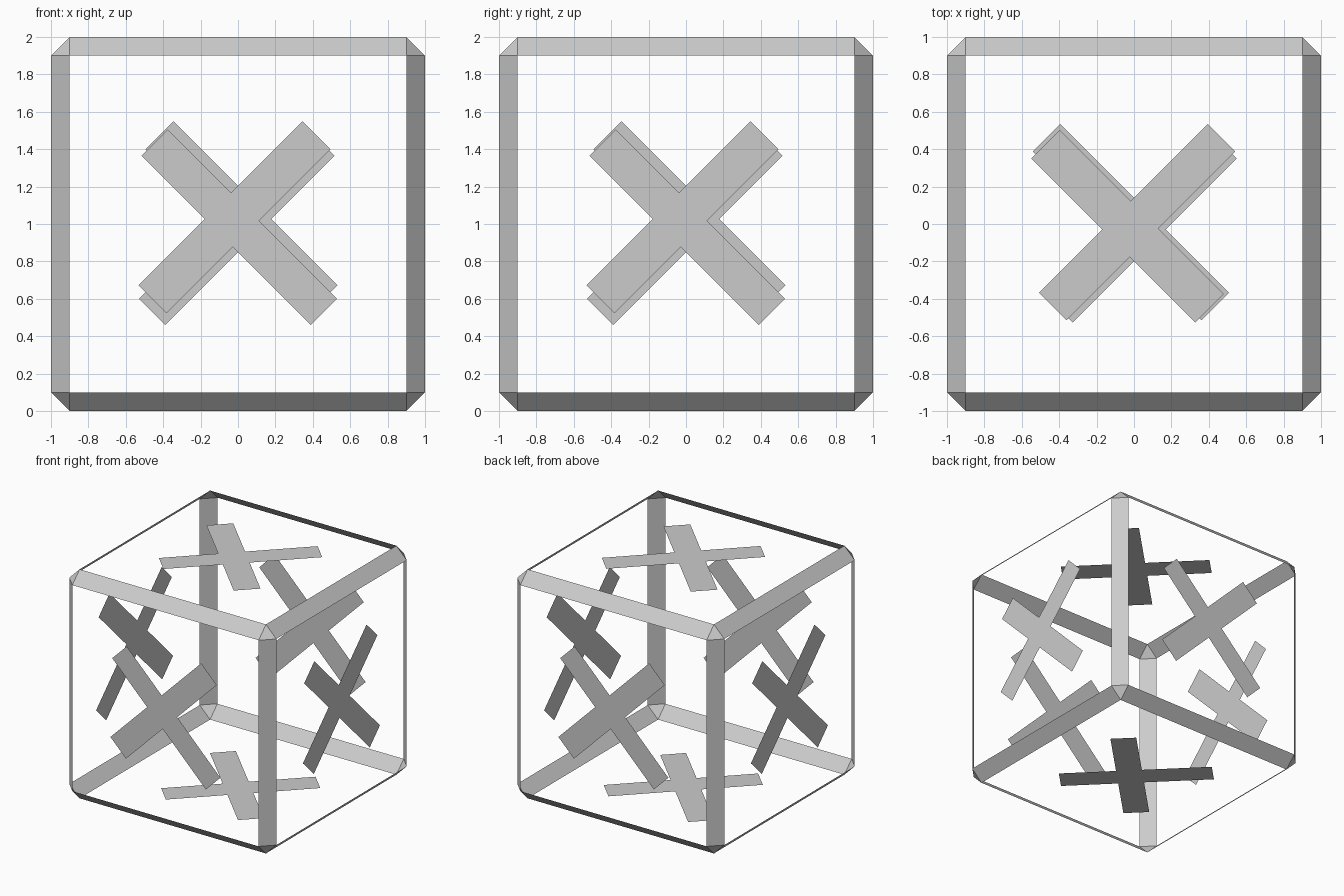
import bpy, bmesh
from math import radians
from mathutils import Matrix, Vector

if "Cube" in bpy.data.objects:
    bpy.data.objects.remove(bpy.data.objects["Cube"])

CENTRE = Matrix.Translation((0, 0, 1))


def finish(bm, name):
    mesh = bpy.data.meshes.new(name)
    bm.to_mesh(mesh)
    bm.free()
    obj = bpy.data.objects.new(name, mesh)
    bpy.context.collection.objects.link(obj)
    return obj


def cross(name, s, d, ne, sw, nw, se, matrix):
    """Diagonal cross one unit from the centre, outlined in s = u+v, d = v-u.
    s and d hold the arm edges (low, high); the rest are the arm ends."""
    s0, s1 = s
    d0, d1 = d
    outline = [(s1, d0), (ne, d0), (ne, d1), (s1, d1), (s1, nw), (s0, nw),
               (s0, d1), (sw, d1), (sw, d0), (s0, d0), (s0, se), (s1, se)]
    bm = bmesh.new()
    bm.faces.new([bm.verts.new(CENTRE @ matrix @ Vector(((p - q) / 2, (p + q) / 2, 1)))
                  for p, q in outline])
    finish(bm, name)


# cube frame: chamfer a cube, then remove the six large panels
bm = bmesh.new()
bmesh.ops.create_cube(bm, size=2, matrix=CENTRE)
bmesh.ops.bevel(bm, geom=bm.edges[:], offset=0.1, offset_type='OFFSET',
                segments=1, profile=0.5, affect='EDGES')
panels = [f for f in bm.faces if f.calc_area() > 1]
bmesh.ops.delete(bm, geom=panels, context='FACES')
finish(bm, "cube_frame")

# four side crosses, turned around the vertical axis
for i, side in enumerate(("front", "right", "back", "left")):
    turn = Matrix.Rotation(radians(90 * i), 4, 'Z') @ Matrix.Rotation(radians(90), 4, 'X')
    cross(side + "_cross", (-0.15, 0.13), (-0.095, 0.205), 0.895, -0.86, 0.88, -0.93, turn)

# top cross and its flipped copy below
for name, angle in (("top_cross", 0), ("bottom_cross", 180)):
    cross(name, (-0.2, 0.105), (-0.155, 0.14), 0.93, -0.875, 0.9, -0.855,
          Matrix.Rotation(radians(angle), 4, 'Y'))
